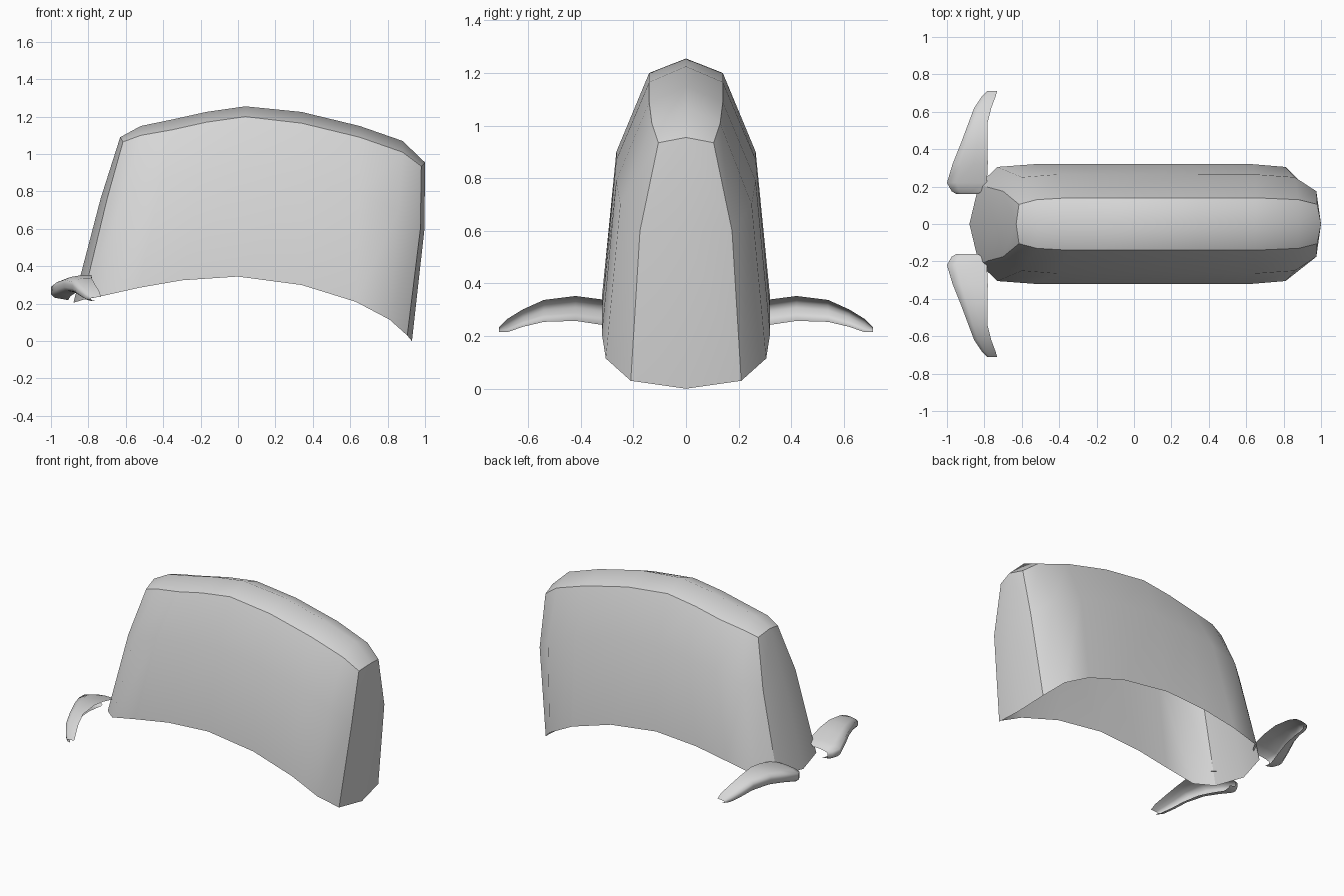
import bpy, bmesh, math

if "Cube" in bpy.data.objects:
    bpy.data.objects.remove(bpy.data.objects["Cube"])

mat = bpy.data.materials.new("light_grey")
mat.diffuse_color = (0.68, 0.68, 0.68, 1)
mat.use_nodes = True
mat.node_tree.nodes["Principled BSDF"].inputs["Base Color"].default_value = mat.diffuse_color


def finish(name, bm):
    for f in bm.faces:
        f.smooth = True
    mesh = bpy.data.meshes.new(name)
    bm.to_mesh(mesh)
    bm.free()
    mesh.materials.append(mat)
    ob = bpy.data.objects.new(name, mesh)
    bpy.context.collection.objects.link(ob)
    return ob


# half sections along x: ridge (x,z), shoulder z, mid (x,z), bottom (x,z)
SECTIONS = [
    (-.63, 1.09, 1.065, -.70, .76, -.83, .22),
    (-.52, 1.15, 1.10, -.60, .80, -.73, .24),
    (-.35, 1.185, 1.13, -.41, .85, -.53, .285),
    (-.17, 1.225, 1.17, -.20, .88, -.30, .325),
    (.04, 1.255, 1.20, .03, .90, 0, .345),
    (.34, 1.225, 1.165, .34, .87, .34, .30),
    (.65, 1.15, 1.09, .65, .79, .63, .21),
    (.88, 1.07, 1.01, .86, .70, .81, .115),
    (1.0, .955, .935, .975, .60, .905, .03),
]
END, NEXT, FULL = (.105, .175, .21), (.13, .25, .305), (.14, .265, .32)

# body shell, open underneath
bm = bmesh.new()
rows = []
last = len(SECTIONS) - 1
for i, (rx, rz, sz, mx, mz, bx, bz) in enumerate(SECTIONS):
    d = min(i, last - i)
    ys, ym, yb = END if d == 0 else NEXT if d == 1 else FULL
    sx = .98 if i == last else -.615 if i == 0 else rx
    half = [(sx, ys, sz), (mx, ym, mz), (bx, yb, bz)]
    pts = [(x, -y, z) for x, y, z in reversed(half)] + [(rx, 0, rz)] + half
    rows.append([bm.verts.new(p) for p in pts])
for a, b in zip(rows, rows[1:]):
    for k in range(6):
        bm.faces.new((a[k], b[k], b[k + 1], a[k + 1]))

# end walls with a slightly bowed centre line
for row, mid, bot in ((rows[0], (-.735, 0, .76), (-.88, 0, .205)),
                      (rows[-1], (.997, 0, .6), (.93, 0, 0))):
    m, b = bm.verts.new(mid), bm.verts.new(bot)
    for side in (row[:3], row[:3:-1]):
        bm.faces.new((side[0], side[1], m, b))
        bm.faces.new((side[1], side[2], row[3], m))
bmesh.ops.recalc_face_normals(bm, faces=bm.faces)

# crisp shoulder lines and end wall outlines
for a, b in zip(rows, rows[1:]):
    for k in (2, 4):
        bm.edges.get((a[k], b[k])).smooth = False
for row in (rows[0], rows[-1]):
    for k in range(6):
        bm.edges.get((row[k], row[k + 1])).smooth = False
finish("body_shell", bm)

# scooped side fins: y, leading x, trailing x, top z, bottom z
FIN = [
    (.16, -.95, -.84, .285, .225),
    (.175, -.975, -.81, .30, .215),
    (.22, -1.0, -.79, .315, .215),
    (.32, -.97, -.785, .34, .238),
    (.42, -.93, -.785, .353, .253),
    (.54, -.885, -.785, .338, .25),
    (.62, -.855, -.765, .302, .232),
    (.68, -.815, -.742, .265, .212),
    (.71, -.785, -.733, .235, .215),
]
for side, name in ((-1, "front_fin"), (1, "back_fin")):
    bm = bmesh.new()
    rows = []
    for y, xl, xt, zt, zb in FIN:
        row = []
        for k in range(8):
            t = math.radians(80 + k * 165 / 7)
            x = xt + (xt - xl) * (math.cos(t) - math.cos(math.radians(80)) * .9)
            x = max(x, xl)
            z = (zt + zb) / 2 + (zt - zb) / 2 * math.sin(t)
            row.append(bm.verts.new((x, side * y, z)))
        rows.append(row)
    for a, b in zip(rows, rows[1:]):
        for k in range(7):
            q = (a[k], b[k], b[k + 1], a[k + 1])
            bm.faces.new(q if side < 0 else q[::-1])
    bm.normal_update()
    # outer side faces up
    if sum(f.normal.z for f in bm.faces) < 0:
        bmesh.ops.reverse_faces(bm, faces=bm.faces)
    finish(name, bm)
